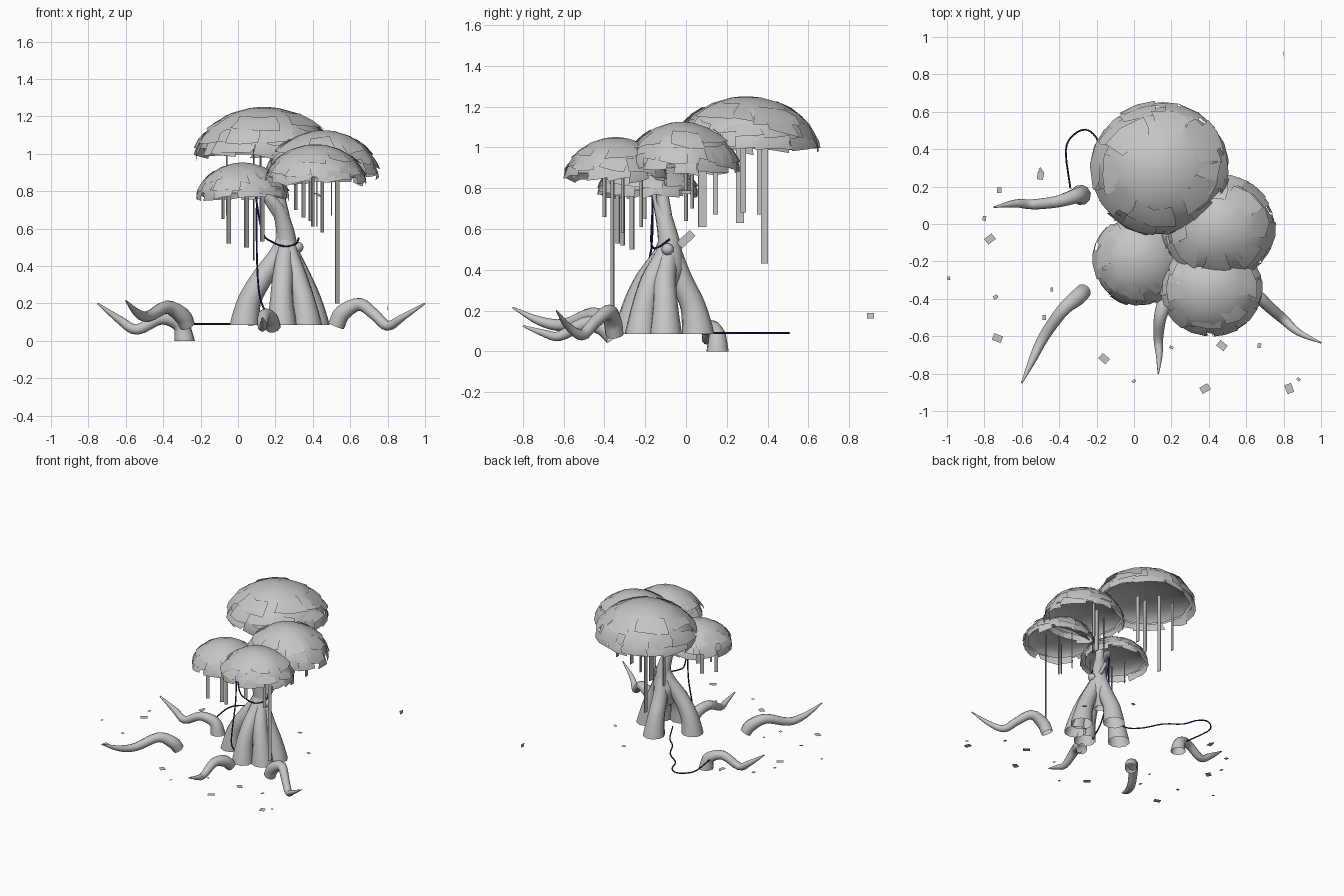
import bpy, bmesh, math, random
from mathutils import Vector, Matrix
random.seed(7)


def material(name, rgb):
    m = bpy.data.materials.new(name)
    m.diffuse_color = (*rgb, 1)
    return m


GREY = material("plain grey", (0.56, 0.56, 0.56))
NAVY = material("dark navy", (0.025, 0.017, 0.12))


def finish(bm, name, mat, smooth=True):
    me = bpy.data.meshes.new(name)
    bm.to_mesh(me)
    bm.free()
    me.materials.append(mat)
    ob = bpy.data.objects.new(name, me)
    bpy.context.collection.objects.link(ob)
    if smooth:
        bpy.ops.object.select_all(action='DESELECT')
        ob.select_set(True)
        bpy.context.view_layer.objects.active = ob
        bpy.ops.object.shade_smooth_by_angle(angle=math.radians(50))
    return ob


def spline(points, steps):
    """Catmull-Rom through 4D points (x, y, z, radius)."""
    p = [Vector(q) for q in points]
    p = [p[0] * 2 - p[1]] + p + [p[-1] * 2 - p[-2]]
    out = []
    for i in range(1, len(p) - 2):
        a, b, c, d = p[i - 1:i + 3]
        for s in range(steps):
            t = s / steps
            out.append((b * 2 + (c - a) * t + (a * 2 - b * 5 + c * 4 - d) * t * t
                        + (b * 3 - a - c * 3 + d) * t ** 3) / 2)
    return out + [p[-2]]


def add_tube(bm, points, sides=10, steps=4, cap_end=True, flat_start=False):
    path = spline(points, steps)
    pos = [q.to_3d() for q in path]
    rings, side = [], None
    for i, q in enumerate(path):
        tan = (pos[min(i + 1, len(pos) - 1)] - pos[max(i - 1, 0)]).normalized()
        if flat_start and i == 0:
            tan = Vector((0, 0, 1))
        if side is None:
            side = tan.orthogonal()
        side = (side - tan * side.dot(tan)).normalized()
        up = tan.cross(side)
        rings.append([bm.verts.new(pos[i] + (side * math.cos(a) + up * math.sin(a)) * max(q[3], 0.002))
                      for a in (2 * math.pi * k / sides for k in range(sides))])
    for r, s in zip(rings, rings[1:]):
        for k in range(sides):
            n = (k + 1) % sides
            bm.faces.new((r[k], r[n], s[n], s[k]))
    if cap_end:
        bm.faces.new(rings[-1])


def tube(name, points, mat=GREY, **kw):
    bm = bmesh.new()
    add_tube(bm, points, **kw)
    return finish(bm, name, mat)


# Trunk with flaring stilt legs, open at the feet
CX, CY = 0.225, -0.11
tube("trunk", [(0.235, -0.1, 0.28, 0.05), (0.25, -0.09, 0.4, 0.085),
               (0.26, -0.08, 0.5, 0.06), (0.245, -0.1, 0.62, 0.045), (0.205, -0.125, 0.72, 0.036),
               (0.12, -0.15, 0.8, 0.025)])
bm = bmesh.new()
for fx, fy in [(0.035, -0.13), (0.235, -0.275), (0.41, -0.1), (0.24, 0.06), (0.37, -0.22)]:
    dx, dy = fx - CX, fy - CY
    add_tube(bm, [(fx, fy, 0.085, 0.081), (CX + dx * 0.85, CY + dy * 0.85, 0.22, 0.063),
                  (CX + 0.01 + dx * 0.53, CY + dy * 0.53, 0.345, 0.056),
                  (CX + 0.025 + dx * 0.18, CY + 0.02 + dy * 0.18, 0.47, 0.046),
                  (0.255, -0.085, 0.58, 0.035)], flat_start=True)
finish(bm, "trunk_legs", GREY)
tube("upper_branch", [(0.245, -0.1, 0.66, 0.033), (0.225, -0.115, 0.75, 0.032), (0.22, -0.13, 0.85, 0.02)])
tube("branch_low", [(0.25, -0.1, 0.62, 0.025), (0.18, -0.13, 0.72, 0.022), (0.13, -0.16, 0.8, 0.018)])
# Round knot on the side of the trunk
bm = bmesh.new()
bmesh.ops.create_uvsphere(bm, u_segments=12, v_segments=8, radius=0.03,
                          matrix=Matrix.Translation((0.32, -0.09, 0.5)))
finish(bm, "knot", GREY)

# Arching surface roots
ROOTS = {
    "root_left": [(-0.285, 0.155, 0.0, 0.055), (-0.31, 0.15, 0.085, 0.042), (-0.41, 0.12, 0.12, 0.033),
                  (-0.54, 0.105, 0.06, 0.028), (-0.63, 0.11, 0.11, 0.022), (-0.75, 0.09, 0.2, 0.004)],
    "root_front_left": [(-0.27, -0.36, 0.08, 0.042), (-0.3, -0.39, 0.135, 0.045), (-0.38, -0.46, 0.18, 0.036),
                        (-0.48, -0.6, 0.13, 0.03), (-0.54, -0.72, 0.15, 0.022), (-0.6, -0.85, 0.215, 0.004)],
    "root_front": [(0.19, -0.36, 0.07, 0.04), (0.17, -0.41, 0.12, 0.042), (0.14, -0.5, 0.135, 0.034),
                   (0.13, -0.62, 0.075, 0.025), (0.135, -0.7, 0.09, 0.018), (0.13, -0.8, 0.125, 0.004)],
    "root_right": [(0.525, -0.35, 0.08, 0.045), (0.56, -0.36, 0.15, 0.045), (0.65, -0.38, 0.195, 0.035),
                   (0.73, -0.45, 0.14, 0.03), (0.8, -0.51, 0.08, 0.027), (0.88, -0.58, 0.125, 0.018),
                   (1.0, -0.635, 0.2, 0.004)],
}
for name, pts in ROOTS.items():
    tube(name, pts, flat_start=(name == "root_left"))


# Layered canopies: dome, inner shell and overlapping leaf plates
def canopy(name, cx, cy, z, rx, ry, h):
    def on_dome(az, el, s):
        up = math.copysign(abs(math.sin(el)) ** 1.08, el)
        return Vector((cx + rx * s * math.cos(el) * math.cos(az),
                       cy + ry * s * math.cos(el) * math.sin(az), z + h * (up + s - 0.98)))
    bm = bmesh.new()
    n = 11
    wobble = [random.uniform(0.97, 1.03) for _ in range(n)]
    for scale, rise in ((0.96, 1.0), (0.88, 0.4)):
        rings = []
        for el in (0.05, 0.35, 0.7, 1.05, 1.35, 1.5):
            rings.append([])
            for k in range(n):
                p = on_dome(2 * math.pi * (k + 0.3) / n, el, scale * wobble[k])
                p.z = z + 0.01 + h * math.sin(el) ** 1.08 * rise * 0.96
                rings[-1].append(bm.verts.new(p))
        for a, b in zip(rings, rings[1:]):
            for k in range(n):
                bm.faces.new((a[k], a[(k + 1) % n], b[(k + 1) % n], b[k]))
        bm.faces.new(rings[-1])
    finish(bm, name + "_dome", GREY)
    bm = bmesh.new()
    for el0, count, half in ((0.08, 13, 0.2), (0.36, 10, 0.23), (0.75, 8, 0.24)):
        for k in range(count):
            az = 2 * math.pi * (k + random.uniform(-0.3, 0.3)) / count
            da = random.uniform(0.22, 0.34) / math.cos(el0)
            el = el0 + random.uniform(-0.08, 0.08)
            s, tilt = random.uniform(0.965, 1.0), random.uniform(0, 0.03)
            skew = random.uniform(-0.08, 0.08)
            rows = []
            for e in (-1, 0, 1):
                rows.append([bm.verts.new(on_dome(
                    az + c * da * random.uniform(0.8, 1.1),
                    el + e * half * random.uniform(0.7, 1.1) + c * skew, s - e * tilt)) for c in (-1, 0, 1)])
            for a, b in zip(rows, rows[1:]):
                for i in range(2):
                    bm.faces.new((a[i], a[i + 1], b[i + 1], b[i]))
    finish(bm, name + "_leaf_plates", GREY)


canopy("canopy_back", 0.14, 0.295, 1.01, 0.375, 0.36, 0.24)
canopy("canopy_right", 0.455, -0.02, 0.9, 0.305, 0.285, 0.225)
canopy("canopy_front", 0.415, -0.345, 0.86, 0.275, 0.255, 0.188)
canopy("canopy_left", 0.025, -0.19, 0.775, 0.25, 0.25, 0.175)

# Hanging vine strips: x, y, bottom, top, width
VINES = [(0.53, -0.36, 0.2, 0.9, 0.025), (0.45, -0.31, 0.58, 0.9, 0.02), (0.4, -0.22, 0.61, 0.9, 0.02),
         (0.35, -0.4, 0.66, 0.9, 0.025), (0.045, -0.265, 0.5, 0.82, 0.03), (-0.05, -0.31, 0.52, 0.82, 0.025),
         (0.13, -0.335, 0.53, 0.82, 0.025), (-0.08, -0.2, 0.65, 0.82, 0.015), (0.42, 0.08, 0.61, 0.95, 0.04),
         (0.39, 0.0, 0.64, 0.95, 0.025), (0.31, 0.03, 0.7, 0.95, 0.02), (0.5, 0.145, 0.67, 0.95, 0.025),
         (0.12, 0.265, 0.63, 1.06, 0.04), (0.085, 0.385, 0.43, 1.06, 0.035), (-0.06, 0.36, 0.67, 1.06, 0.025),
         (0.2, 0.28, 0.68, 1.06, 0.03)]
bm = bmesh.new()
for x, y, lo, hi, w in VINES:
    a = math.radians(90 if y > 0.05 else 40) + random.uniform(-0.15, 0.15)
    mat = (Matrix.Translation((x, y, (lo + hi) / 2)) @ Matrix.Rotation(a, 4, 'Z')
           @ Matrix.Diagonal((w, 0.006, hi - lo, 1)))
    bmesh.ops.create_cube(bm, size=1, matrix=mat)
finish(bm, "hanging_vines", GREY, smooth=False)

# Thin dark cables: hanging, around the trunk, along the ground
W = 0.005
CABLES = {
    "hanging_cable": [(0.1, -0.165, 0.78), (0.1, -0.17, 0.5), (0.11, -0.23, 0.28), (0.135, -0.27, 0.18),
                      (0.18, -0.25, 0.11)],
    "trunk_cable": [(0.095, -0.16, 0.77), (0.13, -0.17, 0.58), (0.18, -0.17, 0.53), (0.25, -0.155, 0.505),
                    (0.31, -0.12, 0.52), (0.325, -0.08, 0.55)],
    "ground_cable": [(0.13, -0.02, 0.15), (0.1, 0.06, 0.092), (0.02, 0.14, 0.09), (-0.05, 0.27, 0.09),
                     (-0.16, 0.36, 0.09), (-0.2, 0.46, 0.09), (-0.26, 0.505, 0.09), (-0.33, 0.47, 0.09),
                     (-0.365, 0.39, 0.09), (-0.34, 0.19, 0.09)],
}
for name, pts in CABLES.items():
    tube(name, [(*p, W) for p in pts], NAVY, sides=6, steps=3)

# Fallen leaves on the ground and a few in the air
bm = bmesh.new()


def leaf(x, y, z, size, tilt=0.0, turn=None):
    turn = random.uniform(0, 3) if turn is None else turn
    m = (Matrix.Translation((x, y, z)) @ Matrix.Rotation(turn, 4, 'Z')
         @ Matrix.Rotation(tilt, 4, 'X') @ Matrix.Diagonal((size, size * 0.75, 1, 1)))
    bmesh.ops.create_grid(bm, x_segments=1, y_segments=1, size=0.5, matrix=m)


for x, y, s in [(-0.5, 0.26, .045), (-0.5, 0.29, .02), (-0.72, 0.18, .03), (-0.8, 0.03, .025),
                (-0.77, -0.08, .05), (-0.74, -0.39, .025), (-0.73, -0.61, .05), (-0.48, -0.5, .025),
                (-0.44, -0.35, .02), (-0.99, -0.29, .02), (-0.16, -0.72, .05), (0, -0.84, .02),
                (0.38, -0.88, .05), (0.47, -0.65, .05), (0.67, -0.65, .025), (0.83, -0.88, .05),
                (0.88, -0.83, .02), (0.2, -0.66, .02), (0.55, 0.1, .03), (0.3, 0.35, .03)]:
    leaf(x, y, 0.09, s)
leaf(0.8, 0.905, 0.175, 0.035, 1.5, 1.5)
leaf(0.43, 0.0, 0.78, 0.05, 0.5)
bmesh.ops.create_cube(bm, size=1, matrix=Matrix.Translation((0.29, 0.0, 0.55))
                      @ Matrix.Rotation(0.75, 4, 'X') @ Matrix.Diagonal((0.008, 0.09, 0.04, 1)))
finish(bm, "loose_leaves", GREY, smooth=False)
